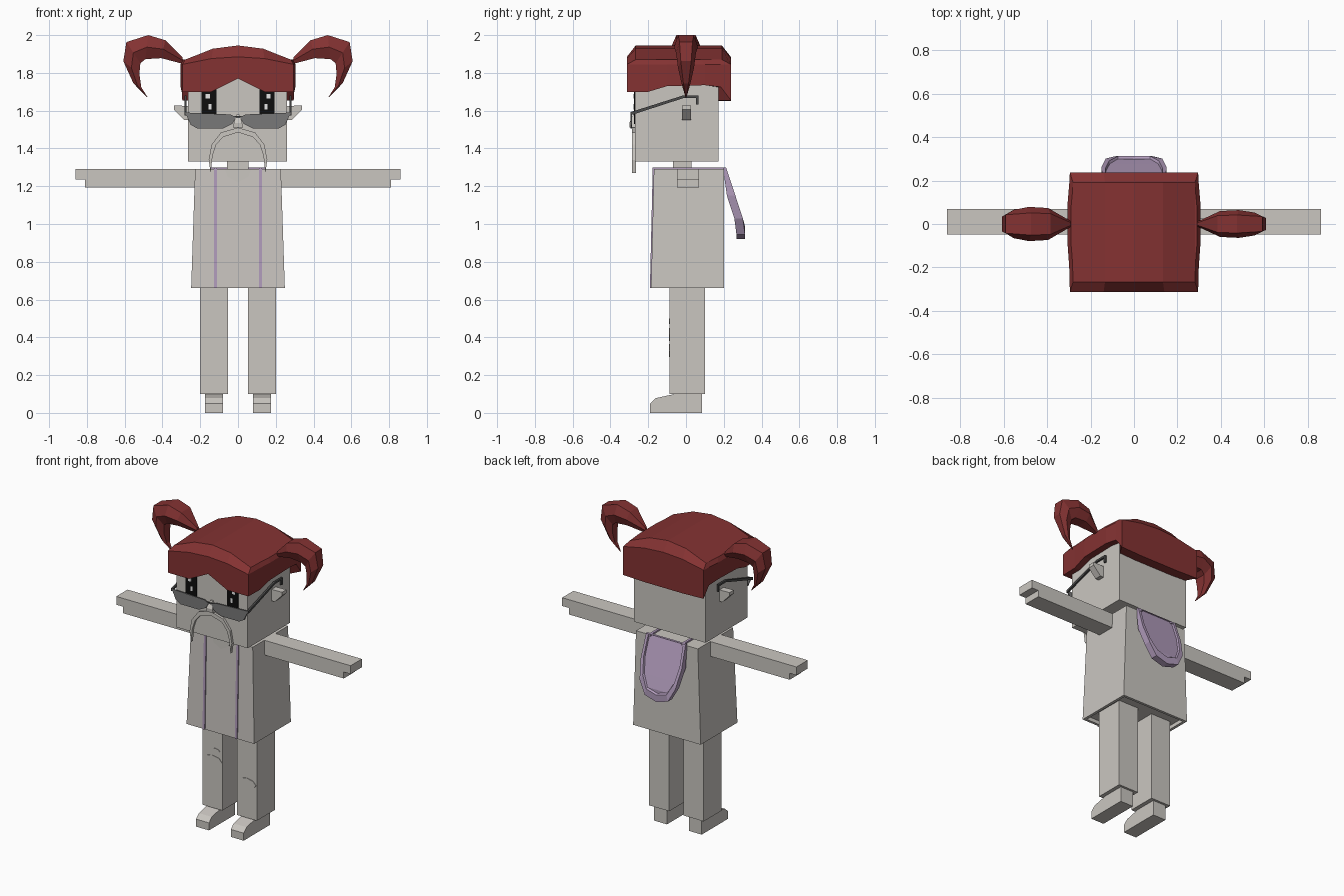
import bpy, bmesh, math

cube = bpy.data.objects.get("Cube")
if cube:
    bpy.data.objects.remove(cube, do_unlink=True)


def material(name, r, g, b):
    m = bpy.data.materials.new(name)
    m.use_nodes = True
    m.diffuse_color = (r, g, b, 1)
    bsdf = next(n for n in m.node_tree.nodes if n.type == 'BSDF_PRINCIPLED')
    bsdf.inputs["Base Color"].default_value = (r, g, b, 1)
    return m


GREY = material("warm grey", .59, .565, .53)
RED = material("dark red hair", .23, .032, .032)
LILAC = material("lilac lining", .44, .33, .5)
LENS = material("lens grey", .19, .19, .19)
FRAME = material("frame grey", .07, .07, .07)
BLACK = material("eye black", .004, .004, .004)
WHITE = material("eye white", .8, .8, .8)


def loft(name, rings, mat, start=True, end=True):
    """Skin equal rings of points; caps are strips between mirrored ring points."""
    bm = bmesh.new()
    vs = [[bm.verts.new(p) for p in ring] for ring in rings]
    n = len(vs[0])
    for a, b in zip(vs, vs[1:]):
        for i in range(n):
            j = (i + 1) % n
            bm.faces.new((a[i], a[j], b[j], b[i]))
    for ring in ([vs[0]] if start else []) + ([vs[-1]] if end else []):
        for i in range((n - 1) // 2):
            ids = dict.fromkeys((i, i + 1, n - 2 - i, n - 1 - i))
            bm.faces.new([ring[k] for k in ids])
    bmesh.ops.recalc_face_normals(bm, faces=bm.faces)
    me = bpy.data.meshes.new(name)
    bm.to_mesh(me)
    bm.free()
    me.materials.append(mat)
    ob = bpy.data.objects.new(name, me)
    bpy.context.collection.objects.link(ob)
    return ob


def prism(name, pts, axis, a, b, mat):
    """Extrude a profile along x (points are y, z) or along y (points are x, z)."""
    bm = bmesh.new()
    put = (lambda p, t: (t, *p)) if axis == 'x' else (lambda p, t: (p[0], t, p[1]))
    low, high = ([bm.verts.new(put(p, t)) for p in pts] for t in (a, b))
    bm.faces.new(low)
    bm.faces.new(high)
    for i in range(len(pts)):
        bm.faces.new((low[i - 1], low[i], high[i], high[i - 1]))
    bmesh.ops.recalc_face_normals(bm, faces=bm.faces)
    me = bpy.data.meshes.new(name)
    bm.to_mesh(me)
    bm.free()
    me.materials.append(mat)
    ob = bpy.data.objects.new(name, me)
    bpy.context.collection.objects.link(ob)
    return ob


def rect(x0, x1, y0, y1, z):
    return [(x0, y0, z), (x1, y0, z), (x1, y1, z), (x0, y1, z)]


def box(name, x0, x1, y0, y1, z0, z1, mat):
    return loft(name, [rect(x0, x1, y0, y1, z0), rect(x0, x1, y0, y1, z1)], mat)


def oval(x, z, rx, rz, n=8):
    return [(x + rx * math.cos(t), z + rz * math.sin(t))
            for t in (2 * math.pi * i / n for i in range(n))]


# Head, neck and coat with a recessed hem
box("head", -.264, .26, -.27, .172, 1.33, 1.82, GREY)
box("neck", -.058, .056, -.07, .03, 1.27, 1.34, GREY)
loft("coat", [rect(-.227, .227, -.17, .2, 1.29), rect(-.248, .248, -.185, .2, .66),
              rect(-.23, .23, -.168, .183, .66), rect(-.23, .23, -.168, .183, .685)], GREY)
prism("neckline", [(-.07, 1.29), (-.055, 1.25), (0, 1.22), (.055, 1.25), (.07, 1.29)],
      'y', -.177, -.169, GREY)

# Hood hanging from the back of the collar
side = [(.145, 1.3), (.15, 1.15), (.13, 1.03), (.085, .945)]
outline = side + [(0, .92)] + [(-x, z) for x, z in reversed(side)]


def hood_y(z):
    return min(.312, .212 + (1.3 - z) * .33)


def hood_ring(scale, depth):
    ring = []
    for x, z in outline:
        z = 1.3 + (z - 1.3) * scale
        ring.append((x * scale, max(.195, hood_y(z) - depth), z))
    return ring


loft("hood", [hood_ring(1, .045), hood_ring(1, 0), hood_ring(.88, 0),
              hood_ring(.86, .012)], LILAC)

# Hair cap: perimeter of x, y, lower edge height, starting at the middle of the right side
edge = [(-.305, -.1, 1.73), (-.298, -.2, 1.7), (-.295, -.313, 1.7), (-.14, -.313, 1.7),
        (0, -.313, 1.77), (.14, -.313, 1.7), (.295, -.313, 1.7), (.298, -.2, 1.7),
        (.305, -.1, 1.73), (.305, .1, 1.735), (.298, .185, 1.725), (.295, .237, 1.655),
        (.14, .237, 1.65), (0, .237, 1.65), (-.14, .237, 1.65), (-.295, .237, 1.655),
        (-.298, .185, 1.725), (-.305, .1, 1.735)]


def dome(x, base, rise):
    return base + rise * max(0, 1 - (x / .295) ** 2)


loft("hair_cap", [
    [(max(-.255, min(.252, x)), max(-.26, min(.165, y)), z) for x, y, z in edge],
    edge,
    [(x, y, dome(x, 1.845, .04)) for x, y, z in edge],
    [(x * .95, -.038 + (y + .038) * .83, dome(x, 1.87, .075)) for x, y, z in edge],
], RED, start=False)

# Pigtails: outer x, z, inner x, z, half width
tail = [(.295, 1.883, .285, 1.846, .012), (.385, 1.973, .406, 1.878, .07),
        (.475, 2, .49, 1.873, .075), (.591, 1.963, .517, 1.851, .062),
        (.607, 1.862, .522, 1.793, .05), (.554, 1.745, .512, 1.724, .025),
        (.482, 1.671, .479, 1.672, .003)]

for s, label in ((1, "left_"), (-1, "right_")):
    def flip(pts):
        return [(s * x, z) for x, z in pts]

    thick = .85 if s > 0 else 1.05
    rings = []
    for ox, oz, ix, iz, w in tail:
        w *= thick
        mx, mz = (ox + ix) / 2, (oz + iz) / 2
        rings.append([(s * ox, -.65 * w, oz), (s * mx, -w, mz), (s * ix, -.6 * w, iz),
                      (s * ix, .6 * w, iz), (s * mx, w, mz), (s * ox, .65 * w, oz)])
    loft(label + "pigtail", rings, RED)

    # Arm with a shorter hand block at the end
    prism(label + "arm", flip([(.2, 1.29), (.86, 1.29), (.86, 1.235), (.81, 1.235),
                               (.81, 1.192), (.2, 1.192)]), 'y', -.048, .07, GREY)

    # Leg, shoe and trim
    box(label + "leg", s * .053, s * .2, -.088, .1, .1, .69, GREY)
    prism(label + "shoe", [(.085, .1), (.085, 0), (-.19, 0), (-.19, .05), (-.16, .078),
                           (-.06, .1)], 'x', s * .08, s * .175, GREY)
    prism(label + "coat_trim", [(-.191, .66), (-.176, 1.3), (.212, 1.3), (.212, 1.288),
                                (-.165, 1.288), (-.18, .66)], 'x', s * .111, s * .127, LILAC)

    # Ear
    prism(label + "ear", flip([(.25, 1.625), (.338, 1.627), (.338, 1.605), (.285, 1.55),
                               (.25, 1.55)]), 'y', -.02, .026, GREY)

    # Eye with two highlights
    cx = s * .153
    box(label + "eye", cx - .04, cx + .04, -.276, -.268, 1.53, 1.73, BLACK)
    box(label + "eye_glint", cx + s * .008 - .01, cx + s * .008 + .012, -.279, -.275,
        1.665, 1.688, WHITE)
    box(label + "eye_spark", cx - s * .006 - .008, cx - s * .006 + .008, -.279, -.275,
        1.605, 1.635, WHITE)

    # Spectacles
    prism(label + "lens", flip([(.01, 1.565), (.04, 1.58), (.28, 1.59), (.25, 1.525),
                                (.215, 1.505), (.08, 1.505), (.03, 1.53)]),
          'y', -.295, -.287, LENS)
    prism(label + "temple", [(-.295, 1.575), (-.295, 1.592), (-.02, 1.679), (.065, 1.679),
                             (.065, 1.632), (.052, 1.632), (.052, 1.666), (-.015, 1.666)],
          'x', s * .272, s * .284, FRAME)

    # Drooping half of the moustache
    prism(label + "moustache", flip([(0, 1.51), (.09, 1.485), (.14, 1.42), (.155, 1.34),
                                     (.145, 1.27), (.135, 1.36), (.115, 1.42), (.08, 1.46),
                                     (0, 1.485)]), 'y', -.286, -.266, GREY)

# Nose and bridge
loft("nose", [rect(-.026, .026, -.298, -.26, 1.51), rect(-.022, .022, -.3, -.26, 1.535),
              rect(-.008, .008, -.28, -.26, 1.58)], GREY)
box("bridge", -.03, .03, -.294, -.288, 1.562, 1.572, FRAME)

# Torn knee patches
for name, x, z, rx, rz in (("right_knee_patch", -.125, .415, .07, .035),
                           ("right_knee_tear", -.105, .485, .035, .015),
                           ("left_knee_patch", .125, .33, .07, .035)):
    prism(name, oval(x, z, rx, rz), 'y', -.091, -.086, GREY)
